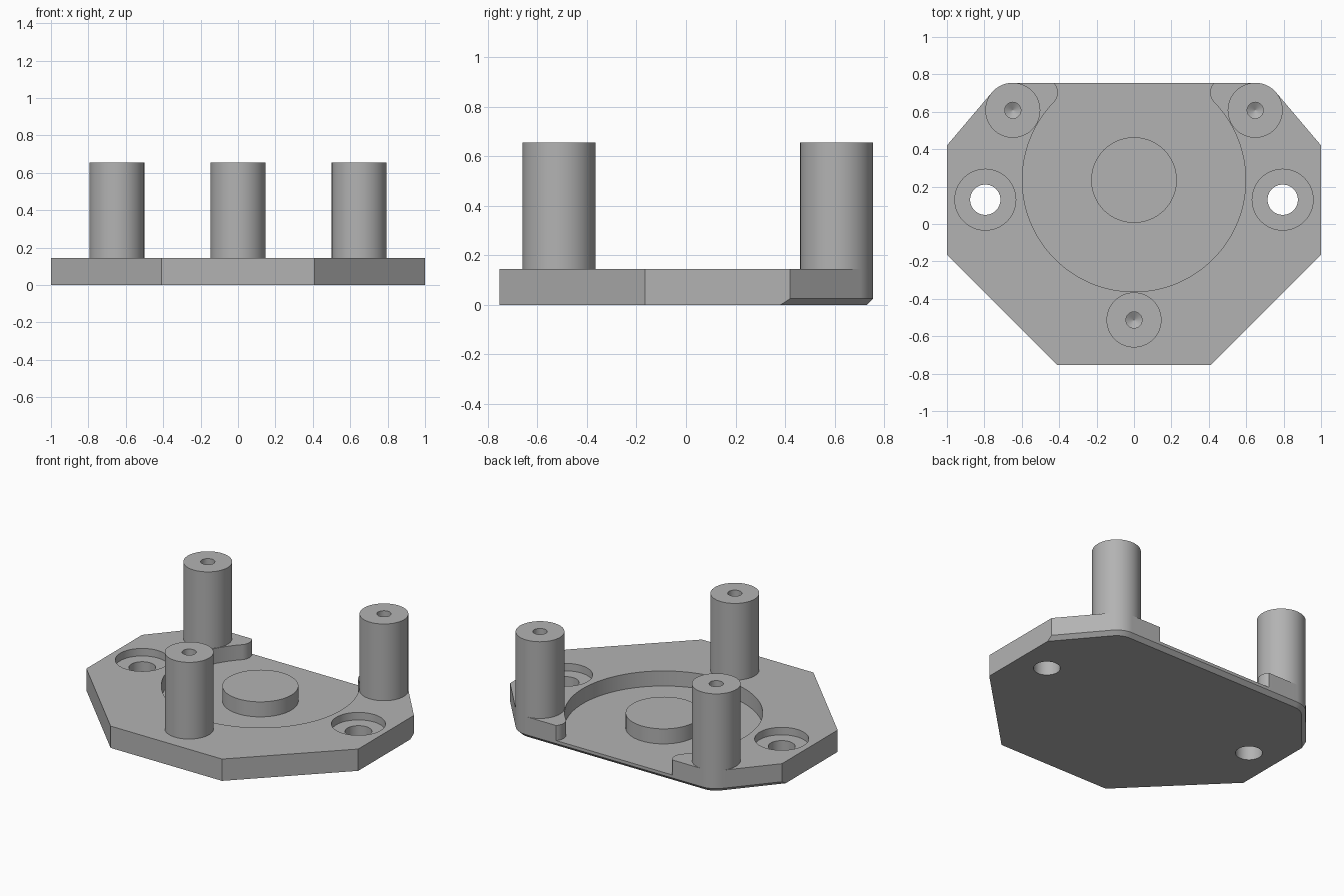
import bpy, bmesh
from math import sin, cos, pi, radians, atan2, acos, asin, hypot

if "Cube" in bpy.data.objects:
    bpy.data.objects.remove(bpy.data.objects["Cube"])

TOP, FLOOR, CHAMFER = 0.145, 0.045, 0.025
POST_R, POST_TOP = 0.147, 0.655
POST_X, POST_Y = 0.648, 0.608
DISH_Y, DISH_R = 0.235, 0.597

grey = bpy.data.materials.new("plain_grey")
grey.use_nodes = True
color = (0.45, 0.45, 0.45, 1)
grey.diffuse_color = color
grey.node_tree.nodes["Principled BSDF"].inputs["Base Color"].default_value = color


def arc(cx, cy, r, a0, a1, n):
    return [(cx + r * cos(a0 + (a1 - a0) * i / n), cy + r * sin(a0 + (a1 - a0) * i / n))
            for i in range(n + 1)]


def mirrored(right):
    """Close a right-hand outline with its mirror image."""
    return right + [(-x, y) for x, y in reversed(right)]


def finish(name, bm):
    bmesh.ops.recalc_face_normals(bm, faces=bm.faces)
    mesh = bpy.data.meshes.new(name)
    bm.to_mesh(mesh)
    bm.free()
    ob = bpy.data.objects.new(name, mesh)
    bpy.context.collection.objects.link(ob)
    mesh.materials.append(grey)
    return ob


def loft(name, layers):
    """Join equal outlines, given as (z, points), into a solid."""
    bm = bmesh.new()
    rings = [[bm.verts.new((x, y, z)) for x, y in pts] for z, pts in layers]
    for a, b in zip(rings, rings[1:]):
        for i in range(len(a)):
            j = (i + 1) % len(a)
            bm.faces.new((a[i], a[j], b[j], b[i]))
    bm.faces.new(rings[0][::-1])
    bm.faces.new(rings[-1])
    return finish(name, bm)


def cylinder(name, x, y, r, z0, z1):
    ring = arc(x, y, r, 0, 2 * pi, 64)[:-1]
    return loft(name, [(z0, ring), (z1, ring)])


def cut(target, cutter):
    mod = target.modifiers.new(cutter.name, 'BOOLEAN')
    mod.operation = 'DIFFERENCE'
    mod.solver = 'EXACT'
    mod.object = cutter
    cutter.hide_render = True
    cutter.hide_set(True)


def plate_outline(inset):
    """Plate outline, with the rear edges moved inward by inset."""
    dx, dy = 1 - POST_X, 0.42 - POST_Y
    tangent = atan2(dy, dx) + acos(POST_R / hypot(dx, dy))
    side_y = 0.42 - inset / sin(tangent)
    right = [(0.41, -0.753), (1, -0.165), (1, side_y)]
    return mirrored(right + arc(POST_X, POST_Y, POST_R - inset, tangent, pi / 2, 16))


# Base plate with chamfered rear underside
plate = loft("base_plate", [(0, plate_outline(CHAMFER)), (CHAMFER, plate_outline(0)),
                            (TOP, plate_outline(0))])

# Round dish open to the rear, with rounded tabs beside the opening
tab_r, tab_x = 0.075, 0.482
reach = DISH_R + tab_r
lift = (reach ** 2 - tab_x ** 2) ** 0.5
meet = atan2(lift, tab_x)
tab_end = pi - asin((POST_Y + POST_R - DISH_Y - lift) / tab_r)
half_dish = arc(0, DISH_Y, DISH_R, -pi / 2, meet, 64)[1:]
half_dish += arc(tab_x, DISH_Y + lift, tab_r, pi + meet, tab_end, 16)[1:]
half_dish.append((half_dish[-1][0], 0.9))
dish_outline = mirrored(half_dish) + [(0, DISH_Y - DISH_R)]
cut(plate, loft("dish_cutter", [(FLOOR, dish_outline), (0.3, dish_outline)]))

# Counterbored screw holes
for side, x in (("left", 0.795), ("right", -0.795)):
    cut(plate, cylinder(side + "_counterbore_cutter", x, 0.13, 0.163, 0.095, 0.3))
    cut(plate, cylinder(side + "_hole_cutter", x, 0.13, 0.081, -0.1, 0.2))

# Central boss, level with the plate top
boss = cylinder("centre_boss", 0, DISH_Y, 0.229, FLOOR, TOP)


# Posts with drilled, cone-ended holes
def post(name, x, y):
    bore, steps = 0.043, 64
    rings = [(POST_R, TOP), (POST_R, POST_TOP), (bore, POST_TOP), (bore, 0.4), (0.001, 0.375)]
    return loft(name, [(z, arc(x, y, r, 0, 2 * pi, steps)[:-1]) for r, z in rings])


parts = [plate, boss, post("front_post", 0, -0.513),
         post("rear_left_post", POST_X, POST_Y), post("rear_right_post", -POST_X, POST_Y)]

# Apply the cuts, then shade curved walls smooth
for ob in bpy.context.selected_objects:
    ob.select_set(False)
for ob in parts:
    ob.select_set(True)
bpy.context.view_layer.objects.active = plate
for mod in list(plate.modifiers):
    cutter = mod.object
    bpy.ops.object.modifier_apply(modifier=mod.name)
    bpy.data.objects.remove(cutter)
bpy.ops.object.shade_smooth_by_angle(angle=radians(30))
